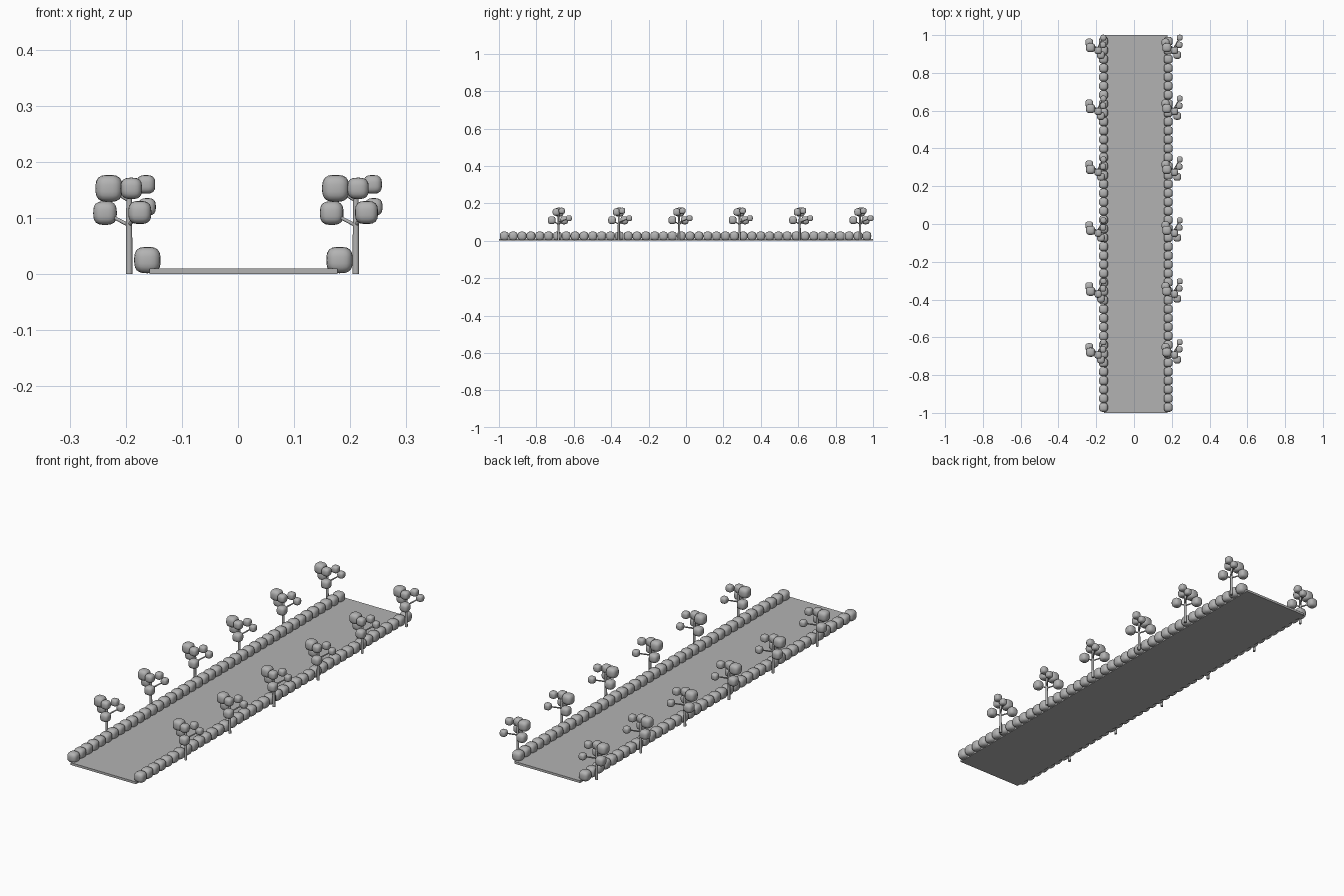
import bpy, bmesh, math
from mathutils import Vector, Matrix

if "Cube" in bpy.data.objects:
    bpy.data.objects.remove(bpy.data.objects["Cube"])

grey = bpy.data.materials.new("plain_grey")
grey.diffuse_color = (0.45, 0.45, 0.45, 1)
grey.use_nodes = True
grey.node_tree.nodes["Principled BSDF"].inputs["Base Color"].default_value = grey.diffuse_color


def mesh_from(bm, name):
    me = bpy.data.meshes.new(name)
    bm.to_mesh(me)
    bm.free()
    me.materials.append(grey)
    return me


def place(name, me, loc=(0, 0, 0)):
    ob = bpy.data.objects.new(name, me)
    ob.location = loc
    bpy.context.collection.objects.link(ob)
    return ob


def blob(bm, centre, half, power=3.0):
    """Rounded cube: a divided cube pushed onto a superellipsoid."""
    part = bmesh.new()
    bmesh.ops.create_cube(part, size=2)
    bmesh.ops.subdivide_edges(part, edges=part.edges[:], cuts=5, use_grid_fill=True)
    for v in part.verts:
        d = Vector([math.tan(c * math.pi / 4) for c in v.co])
        n = sum(abs(c) ** power for c in d) ** (1 / power)
        v.co = Vector(centre) + d / n * half
    for f in part.faces:
        f.smooth = True
    tmp = bpy.data.meshes.new("tmp")
    part.to_mesh(tmp)
    part.free()
    bm.from_mesh(tmp)
    bpy.data.meshes.remove(tmp)


def rod(bm, a, b, r1, r2, sides=10):
    a, b = Vector(a), Vector(b)
    rot = (b - a).to_track_quat('Z', 'Y').to_matrix().to_4x4()
    res = bmesh.ops.create_cone(bm, cap_ends=True, segments=sides, radius1=r1, radius2=r2,
                                depth=(b - a).length,
                                matrix=Matrix.Translation((a + b) / 2) @ rot)
    for f in {f for v in res["verts"] for f in v.link_faces}:
        f.smooth = len(f.verts) == 4


# road slab
bm = bmesh.new()
bmesh.ops.create_cube(bm, size=1, matrix=Matrix.Translation((0.01, 0, 0.0053))
                      @ Matrix.Diagonal((0.335, 2, 0.0106, 1)))
place("road", mesh_from(bm, "road"))

# hedges: a row of touching rounded bushes
bm = bmesh.new()
count, first, last = 42, -0.971, 0.967
for i in range(count):
    blob(bm, (0, first + (last - first) * i / (count - 1), 0.0252), 0.0235)
hedge = mesh_from(bm, "hedge")
place("left_hedge", hedge, (-0.1615, 0, 0))
place("right_hedge", hedge, (0.181, 0, 0))

# tree: trunk, branches, leaf clumps (centre relative to trunk, half size)
clumps = [((-0.036, 0.003, 0.153), 0.024), ((0.004, -0.012, 0.153), 0.019),
          ((0.030, 0.018, 0.160), 0.0165), ((-0.043, 0.030, 0.109), 0.021),
          ((0.019, -0.036, 0.110), 0.0205), ((0.032, 0.056, 0.120), 0.0155)]
bm = bmesh.new()
rod(bm, (0, 0, 0), (0, 0, 0.14), 0.006, 0.005, 12)
for c, half in clumps:
    rod(bm, (0, 0, c[2] - 0.022), c, 0.0035, 0.0025, 8)
    blob(bm, c, half)
tree = mesh_from(bm, "tree")
for side, x in (("left", -0.194), ("right", 0.210)):
    for i in range(6):
        place(f"{side}_tree_{i + 1}", tree, (x, -0.682 + 0.3225 * i, 0))
